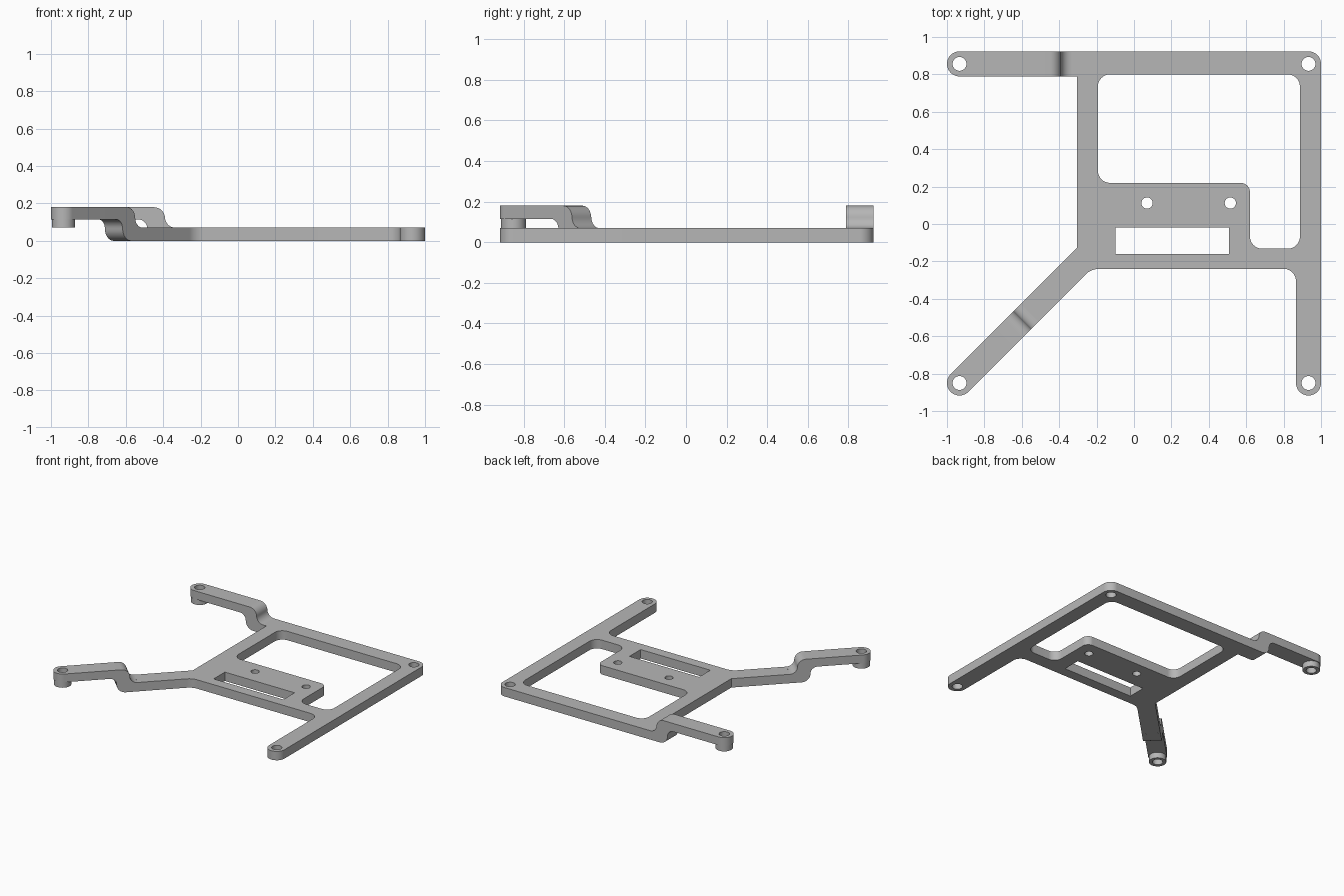
import bpy, bmesh
from math import pi, tan, sin, cos
from mathutils import Vector, Matrix

if "Cube" in bpy.data.objects:
    bpy.data.objects.remove(bpy.data.objects["Cube"])

THICK = 0.07           # plate thickness
LOW, HIGH = 0.115, 0.18  # underside and top of the raised arms
HALF = 0.067           # half width of the arms
BORE = 0.037

grey = bpy.data.materials.new("grey_plastic")
grey.use_nodes = True
grey.diffuse_color = (0.47, 0.47, 0.47, 1)
grey.node_tree.nodes["Principled BSDF"].inputs["Base Color"].default_value = grey.diffuse_color


def rounded(corners, steps=10):
    """Outline from (x, y, radius) corners."""
    out = []
    for i, (x, y, r) in enumerate(corners):
        p = Vector((x, y))
        if not r:
            out.append(p)
            continue
        u = (Vector(corners[i - 1][:2]) - p).normalized()
        v = (Vector(corners[(i + 1) % len(corners)][:2]) - p).normalized()
        half = u.angle(v) / 2
        centre = p + (u + v).normalized() * r / sin(half)
        a, b = (p + d * r / tan(half) - centre for d in (u, v))
        out += [centre + a.lerp(b, k / steps).normalized() * r for k in range(steps + 1)]
    return [p for i, p in enumerate(out) if (p - out[i - 1]).length > 1e-4]


def circle(x, y, r, n=40):
    return [Vector((x + r * cos(2 * pi * k / n), y + r * sin(2 * pi * k / n))) for k in range(n)]


def slab(bm, loops, z0, z1):
    """Add a flat slab whose further loops are through holes."""
    curve = bpy.data.curves.new("outline", 'CURVE')
    curve.dimensions, curve.fill_mode = '2D', 'BOTH'
    curve.extrude = (z1 - z0) / 2
    for loop in loops:
        s = curve.splines.new('POLY')
        s.points.add(len(loop) - 1)
        for pt, co in zip(s.points, loop):
            pt.co = (co.x, co.y, 0, 1)
        s.use_cyclic_u = True
    temp = bpy.data.objects.new("outline", curve)
    bpy.context.collection.objects.link(temp)
    bpy.context.view_layer.update()
    mesh = bpy.data.meshes.new_from_object(temp.evaluated_get(bpy.context.evaluated_depsgraph_get()))
    mesh.transform(Matrix.Translation((0, 0, (z0 + z1) / 2)))
    piece = bmesh.new()
    piece.from_mesh(mesh)
    bmesh.ops.remove_doubles(piece, verts=piece.verts, dist=1e-5)
    bmesh.ops.recalc_face_normals(piece, faces=piece.faces)
    piece.to_mesh(mesh)
    piece.free()
    bm.from_mesh(mesh)
    bpy.data.objects.remove(temp)
    bpy.data.curves.remove(curve)
    bpy.data.meshes.remove(mesh)


def finish(name, bm):
    mesh = bpy.data.meshes.new(name)
    bm.to_mesh(mesh)
    bm.free()
    mesh.materials.clear()
    mesh.materials.append(grey)
    for p in mesh.polygons:
        p.material_index = 0
    obj = bpy.data.objects.new(name, mesh)
    bpy.context.collection.objects.link(obj)
    bpy.ops.object.select_all(action='DESELECT')
    obj.select_set(True)
    bpy.context.view_layer.objects.active = obj
    bpy.ops.object.shade_smooth_by_angle(angle=pi / 6)
    return obj


def arc(cx, cz, r, start, end, n=9):
    angles = (start + (end - start) * k / (n - 1) for k in range(n))
    return [(cx + r * cos(a), cz + r * sin(a)) for a in angles]


def raised_arm(name, x, y, angle, bend):
    """Arm with a bored round end at the origin, stepping down at distance bend."""
    bm = bmesh.new()
    start = bend - 0.145
    # Bored end pad and the boss beneath it
    pad = rounded([(start, -HALF, 0), (start, HALF, 0), (-HALF, HALF, HALF), (-HALF, -HALF, HALF)])
    slab(bm, [pad, circle(0, 0, BORE)], LOW, HIGH)
    slab(bm, [circle(0, 0, 0.062), circle(0, 0, BORE)], THICK, LOW)
    # S-shaped step
    top = [(-0.145, HIGH)] + arc(-0.06, 0.12, 0.06, pi / 2, 0) + arc(0.055, 0.125, 0.055, pi, 1.5 * pi)
    under = arc(-0.145, 0.065, 0.05, pi / 2, 0) + arc(-0.03, 0.065, 0.065, pi, 1.5 * pi) + [(0.055, 0)]
    rows = []
    for (ts, tz), (us, uz) in zip(top, under):
        rows.append([bm.verts.new((bend + s, w, z)) for s, w, z in
                     ((ts, HALF, tz), (ts, -HALF, tz), (us, -HALF, uz), (us, HALF, uz))])
    step = []
    for a, b in zip(rows, rows[1:]):
        for k in range(4):
            m = (k + 1) % 4
            step.append(bm.faces.new((a[k], a[m], b[m], b[k])))
    bmesh.ops.recalc_face_normals(bm, faces=step)
    bm.transform(Matrix.Translation((x, y, 0)) @ Matrix.Rotation(angle, 4, 'Z'))
    finish(name, bm)


# Base plate with its window, slot and screw holes
outline = rounded([
    (1, -0.917, HALF), (1, 0.923, HALF), (-0.335, 0.923, 0), (-0.335, 0.789, 0),
    (-0.305, 0.789, 0), (-0.305, -0.128, 0), (-0.605, -0.428, 0), (-0.511, -0.522, 0),
    (-0.229, -0.24, 0.1), (0.866, -0.24, 0.065), (0.866, -0.917, HALF)])
window = rounded([
    (-0.193, 0.8, 0.065), (-0.193, 0.22, 0.065), (0.62, 0.22, 0.05),
    (0.62, -0.132, 0.065), (0.887, -0.132, 0.065), (0.887, 0.8, 0.065)])
slot = rounded([(-0.1, -0.16, 0), (0.507, -0.16, 0), (0.507, -0.02, 0), (-0.1, -0.02, 0)])
holes = [circle(0.933, y, BORE) for y in (0.856, -0.85)]
holes += [circle(x, 0.112, 0.03) for x in (0.07, 0.515)]
plate = bmesh.new()
slab(plate, [outline, window, slot] + holes, 0, THICK)
finish("base_plate", plate)

# Raised mounting arms
raised_arm("rear_right_arm", -0.933, 0.856, 0, 0.543)
raised_arm("front_right_arm", -0.933, -0.85, pi / 4, 0.475)
